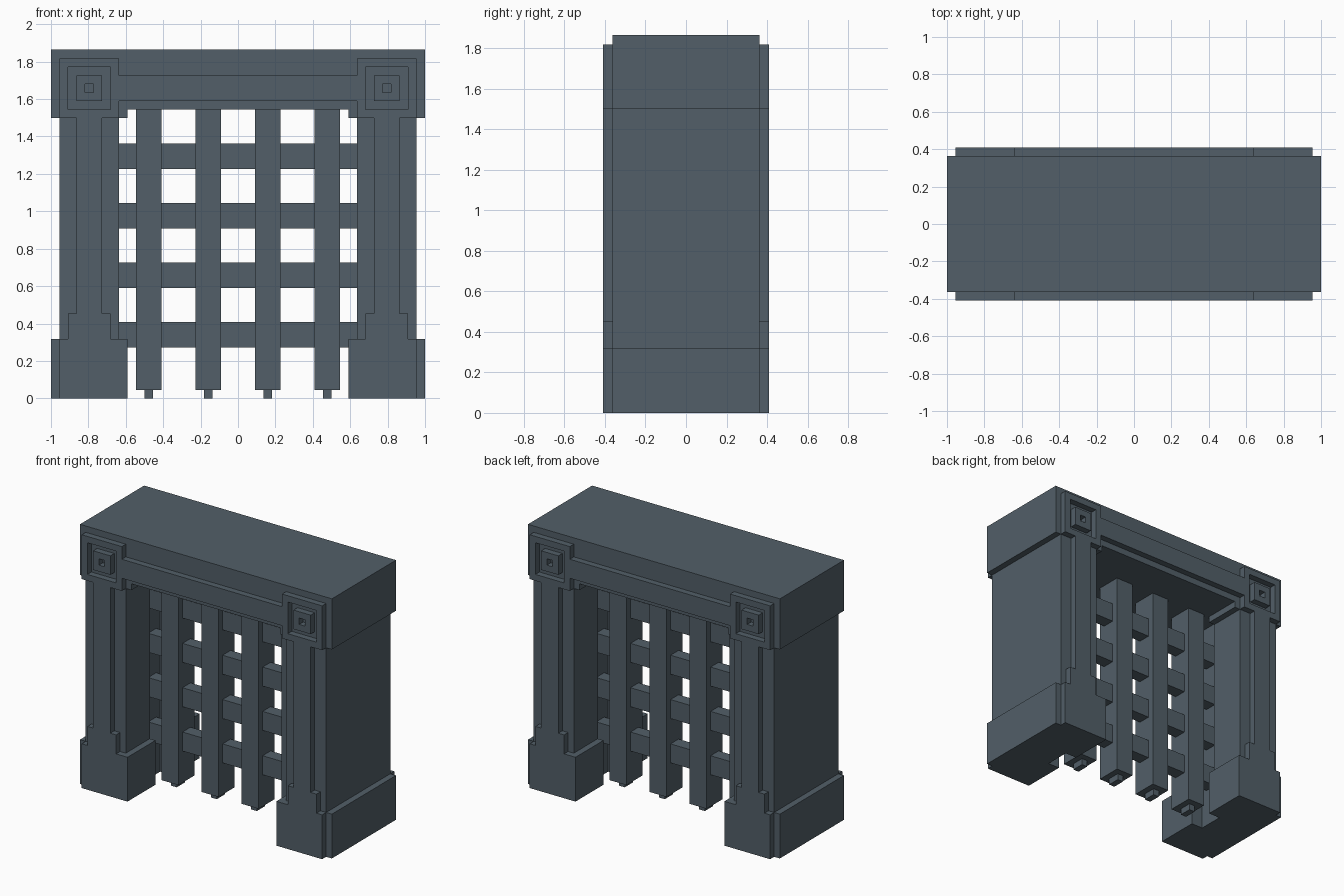
import bpy
import bmesh
from mathutils import Vector

cube = bpy.data.objects.get("Cube")
if cube:
    bpy.data.objects.remove(cube, do_unlink=True)

U = 1 / 22  # one block of the modelling grid

iron = bpy.data.materials.new("slate_grey")
iron.use_nodes = True
COLOUR = (0.084, 0.114, 0.138, 1)
iron.diffuse_color = COLOUR
iron.node_tree.nodes["Principled BSDF"].inputs["Base Color"].default_value = COLOUR


def finish(name, bm, mirror=(False, False)):
    """Turn a bmesh in grid units into an object, optionally mirrored in x and y."""
    bmesh.ops.scale(bm, vec=(U, U, U), verts=bm.verts)
    bmesh.ops.recalc_face_normals(bm, faces=bm.faces)
    mesh = bpy.data.meshes.new(name)
    bm.to_mesh(mesh)
    bm.free()
    mesh.materials.append(iron)
    obj = bpy.data.objects.new(name, mesh)
    bpy.context.collection.objects.link(obj)
    if any(mirror):
        mod = obj.modifiers.new("Mirror", 'MIRROR')
        mod.use_axis = (mirror[0], mirror[1], False)
        mod.use_clip = False
        mod.use_mirror_merge = False
    return obj


def prism(name, points, direction, mirror=(False, False)):
    """Extrude a flat outline along a direction."""
    bm = bmesh.new()
    face = bm.faces.new([bm.verts.new(p) for p in points])
    result = bmesh.ops.extrude_face_region(bm, geom=[face], use_keep_orig=True)
    moved = [g for g in result["geom"] if isinstance(g, bmesh.types.BMVert)]
    bmesh.ops.translate(bm, vec=direction, verts=moved)
    return finish(name, bm, mirror)


def box(name, x, y, z, mirror=(False, False)):
    outline = [(x[0], y[0], z[0]), (x[1], y[0], z[0]),
               (x[1], y[1], z[0]), (x[0], y[1], z[0])]
    return prism(name, outline, (0, 0, z[1] - z[0]), mirror)


def grooved_block(name, x_in, x_out, z0, z1):
    """Block with a vertical slot in its inner side that guides the grille."""
    plan = [(x_out, -8), (x_out, 8), (x_in, 8), (x_in, 2),
            (15, 2), (15, -2), (x_in, -2), (x_in, -8)]
    return prism(name, [(x, y, z0) for x, y in plan], (0, 0, z1 - z0), (True, False))


def square_ring(name, centre, outer, inner, y0, y1):
    """Raised square frame lying on the front and back faces."""
    bm = bmesh.new()
    corners = [(-1, -1), (1, -1), (1, 1), (-1, 1)]
    loops = [[bm.verts.new(Vector((centre[0] + r * a, y, centre[1] + r * b)))
              for a, b in corners]
             for r, y in ((outer, y0), (outer, y1), (inner, y1), (inner, y0))]
    for i in range(4):
        first, second = loops[i], loops[(i + 1) % 4]
        for k in range(4):
            n = (k + 1) % 4
            bm.faces.new((first[k], first[n], second[n], second[k]))
    return finish(name, bm, (True, True))


# Piers, from foot to capital
grooved_block("pier_bases", 13, 22, 0, 7)
grooved_block("pier_shafts", 14, 21, 7, 33)
grooved_block("pier_capitals", 13, 22, 33, 34)

# Lintel and its raised bands
box("lintel", (-22, 22), (-8, 8), (34, 41))
box("lintel_band", (-14, 14), (-9, -8), (35, 38), (False, True))

# Stepped pilasters on the front and back of the piers
pilaster = [(13, 0), (21, 0), (21, 7), (20, 7), (20, 10), (19, 10), (19, 33),
            (16, 33), (16, 10), (15, 10), (15, 7), (13, 7)]
prism("pilasters", [(x, -8, z) for x, z in pilaster], (0, -1, 0), (True, True))

# Square corner ornaments
square_ring("ornament_frames", (17.5, 36.5), 3.5, 2.5, -8, -9)
square_ring("ornament_studs", (17.5, 36.5), 1.5, 0.5, -8, -9)

# Grille bars with pointed tips
for i, x in enumerate((2, 9)):
    box(f"upright_bars_{i + 1}", (x, x + 3), (-2, 2), (1, 34), (True, False))
    box(f"bar_tips_{i + 1}", (x + 1, x + 2), (-1, 1), (0, 1), (True, False))
for i in range(4):
    z = 6 + 7 * i
    box(f"cross_bar_{i + 1}", (-15, 15), (-1, 1), (z, z + 3))
